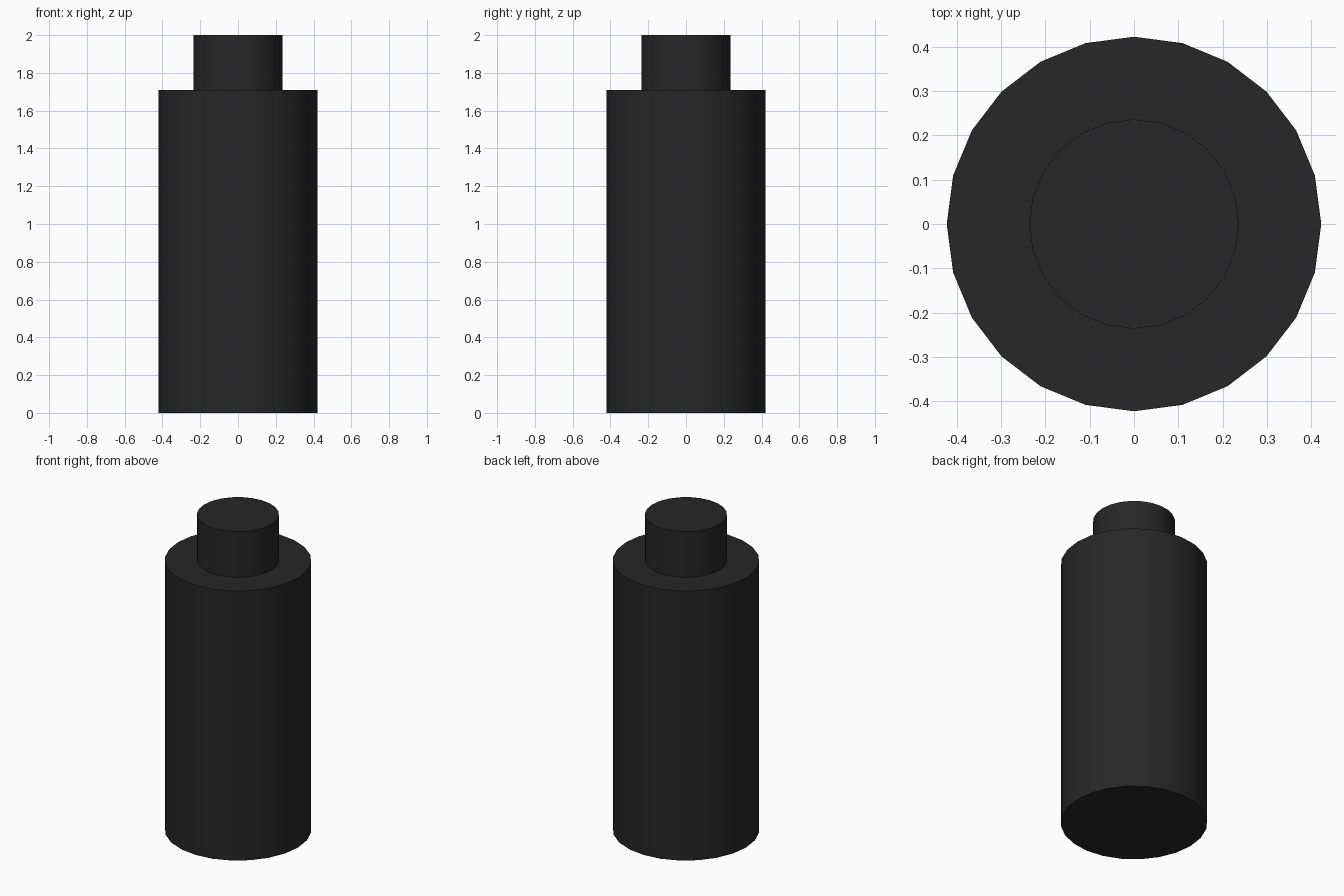
import bpy
import math

if "Cube" in bpy.data.objects:
    bpy.data.objects.remove(bpy.data.objects["Cube"])

black = bpy.data.materials.new("black_plastic")
black.diffuse_color = (0.02, 0.02, 0.02, 1)
black.use_nodes = True
black.node_tree.nodes["Principled BSDF"].inputs["Base Color"].default_value = black.diffuse_color


def cylinder(name, radius, bottom, top):
    bpy.ops.mesh.primitive_cylinder_add(
        vertices=24, radius=radius, depth=top - bottom,
        location=(0, 0, (bottom + top) / 2))
    obj = bpy.context.object
    obj.name = name
    obj.data.materials.append(black)
    bpy.ops.object.shade_smooth_by_angle(angle=math.radians(30))
    return obj


# Wide bottle body and the narrow cap standing on it
cylinder("bottle_body", 0.422, 0.0, 1.71)
cylinder("bottle_cap", 0.236, 1.71, 2.0)
